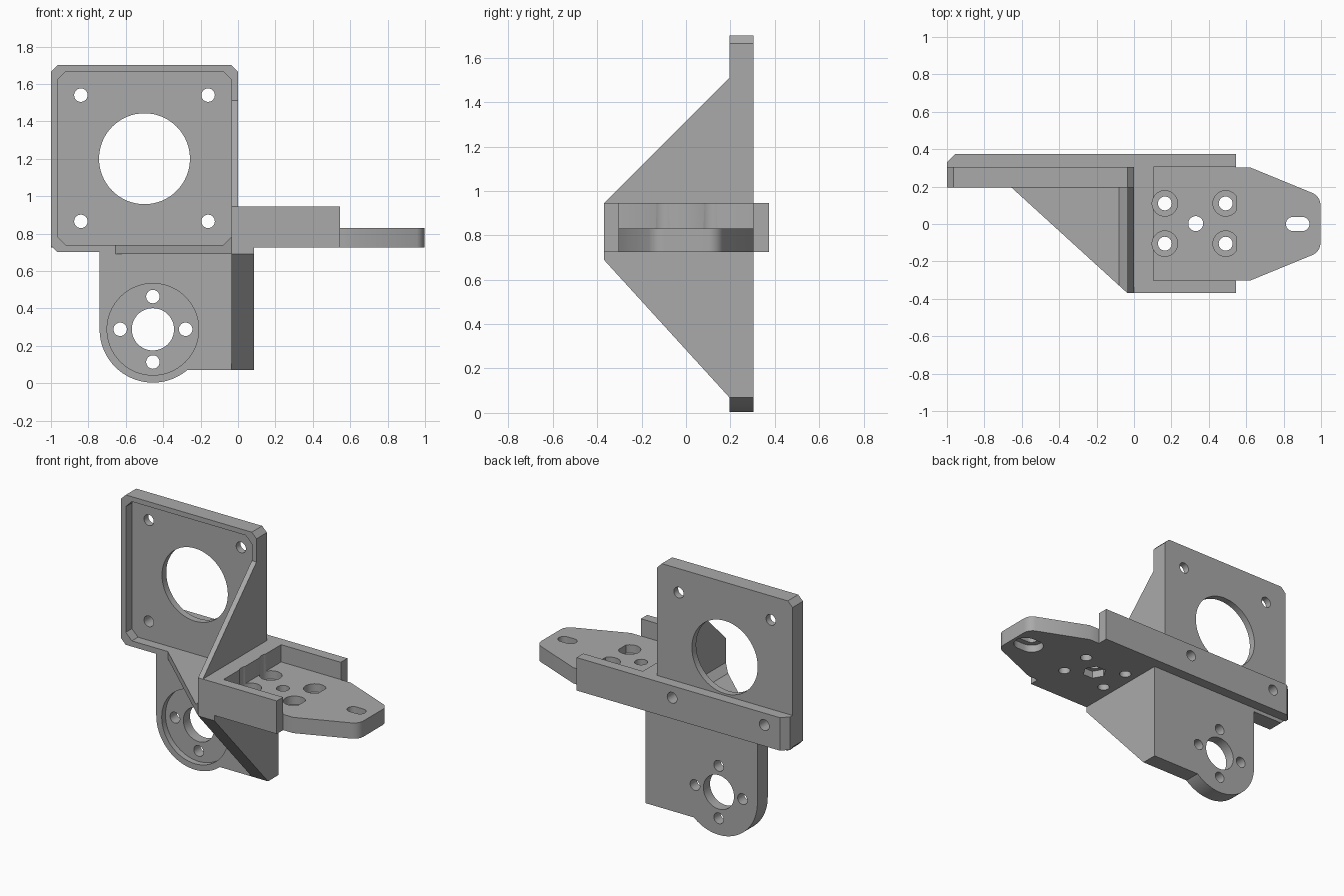
import bpy, bmesh, math

if "Cube" in bpy.data.objects:
    bpy.data.objects.remove(bpy.data.objects["Cube"])

grey = bpy.data.materials.new("neutral grey")
grey.use_nodes = True
GREY = (0.4, 0.4, 0.4, 1)
grey.diffuse_color = GREY
grey.node_tree.nodes["Principled BSDF"].inputs["Base Color"].default_value = GREY


def prism(name, pts, axis, lo, hi):
    """Extrude a 2D outline along an axis: X takes (y,z), Y takes (x,z), Z takes (x,y)."""
    place = {"X": lambda a, b, c: (c, a, b),
             "Y": lambda a, b, c: (a, c, b),
             "Z": lambda a, b, c: (a, b, c)}[axis]
    bm = bmesh.new()
    rings = [[bm.verts.new(place(a, b, c)) for a, b in pts] for c in (lo, hi)]
    for ring in rings:
        bm.faces.new(ring)
    n = len(pts)
    for i in range(n):
        j = (i + 1) % n
        bm.faces.new((rings[0][i], rings[0][j], rings[1][j], rings[1][i]))
    bmesh.ops.recalc_face_normals(bm, faces=bm.faces)
    mesh = bpy.data.meshes.new(name)
    bm.to_mesh(mesh)
    bm.free()
    mesh.materials.append(grey)
    ob = bpy.data.objects.new(name, mesh)
    bpy.context.collection.objects.link(ob)
    return ob


def arc(cx, cy, r, start, end, n):
    angles = [math.radians(start + (end - start) * i / n) for i in range(n + 1)]
    return [(cx + r * math.cos(t), cy + r * math.sin(t)) for t in angles]


def circle(cx, cy, r, n=48):
    return arc(cx, cy, r, 0, 360, n)[:-1]


def rect(x0, x1, y0, y1):
    return [(x0, y0), (x1, y0), (x1, y1), (x0, y1)]


def chamfered(x0, x1, y0, y1, c):
    return [(x0 + c, y0), (x1 - c, y0), (x1, y0 + c), (x1, y1 - c),
            (x1 - c, y1), (x0 + c, y1), (x0, y1 - c), (x0, y0 + c)]


def slot(cx, half, r):
    return arc(cx + half, 0, r, -90, 90, 16) + arc(cx - half, 0, r, 90, 270, 16)


def cut(ob, axis, *cutters):
    """Subtract (outline, lo, hi) prisms and bake the result."""
    helpers = []
    for pts, lo, hi in cutters:
        tool = prism("cutter", pts, axis, lo, hi)
        tool.hide_render = True
        mod = ob.modifiers.new("cut", "BOOLEAN")
        mod.operation, mod.solver, mod.object = "DIFFERENCE", "EXACT", tool
        helpers.append(tool)
    bpy.context.view_layer.update()
    graph = bpy.context.evaluated_depsgraph_get()
    baked = bpy.data.meshes.new_from_object(ob.evaluated_get(graph))
    ob.modifiers.clear()
    ob.data = baked
    for tool in helpers:
        bpy.data.objects.remove(tool)
    return ob


BACK, FACE = 0.305, 0.195          # rear and front of the upright plates
FRONT, REAR = -0.37, 0.375         # tray depth
LOW, FLOOR, TOP = 0.725, 0.83, 0.945
parts = []

# Upper motor plate with recessed front, bore and four bolt holes
recess = chamfered(-0.965, -0.035, 0.738, 1.667, 0.045)
bolts = [(circle(x, z, 0.036, 32), 0, 1) for x in (-0.84, -0.16) for z in (0.865, 1.54)]
parts.append(cut(prism("motor_plate", chamfered(-1, 0, 0.7, 1.7, 0.035), "Y", FACE, BACK), "Y",
                 (recess, -0.5, 0.26), (circle(-0.5, 1.2, 0.243, 64), 0, 1), *bolts))

# Rear rail shared by the plate and the tray
parts.append(cut(prism("rear_rail", [(-1, BACK), (0.545, BACK), (0.545, REAR),
                                     (-0.955, REAR), (-1, 0.33)], "Z", LOW, TOP), "Y", *bolts))

# Lower plate with rounded end, shallow round recess and bolt circle
cx, cz, r = -0.455, 0.288, 0.285
join = math.degrees(math.asin((0.07 - cz) / r))
outline = [(-0.74, LOW)] + arc(cx, cz, r, 180, 360 + join, 40) + [(0.085, 0.07), (0.085, LOW)]
ring = [(circle(cx + dx, cz + dz, 0.036, 32), 0, 1)
        for dx, dz in ((0.175, 0), (-0.175, 0), (0, 0.175), (0, -0.175))]
parts.append(cut(prism("lower_plate", outline, "Y", FACE, BACK), "Y",
                 (circle(cx, cz, 0.245, 64), 0, 0.235), (circle(cx, cz, 0.113), 0, 1), *ring))

# Vertical gussets above and below the tray
parts.append(prism("lower_gusset", [(FACE, 0.07), (FACE, LOW), (FRONT, LOW), (FRONT, 0.69)],
                   "X", -0.035, 0.085))
parts.append(prism("upper_gusset", [(FRONT, 0.69), (FACE, 0.69), (FACE, 1.51), (FRONT, TOP)],
                   "X", -0.035, 0))

# Horizontal triangular web, trimmed by the motor clearance
parts.append(cut(prism("corner_web", [(-0.655, FACE), (-0.035, FRONT), (-0.035, FACE)],
                       "Z", 0.69, TOP), "Y", (recess, -0.5, 0.26)))

# Tray: walled block with pocket, counterbored holes and nut trap
screws = [(x, y) for x in (0.165, 0.49) for y in (-0.105, 0.11)]
tray = prism("tray", rect(0, 0.545, FRONT, REAR), "Z", LOW, TOP)
parts.append(cut(tray, "Z", (rect(0.105, 0.7, -0.303, 0.307), FLOOR, 1),
                 *[(circle(x, y, 0.037, 32), 0, 1) for x, y in screws],
                 *[(circle(x, y, 0.068), 0.775, 1) for x, y in screws],
                 (circle(0.33, 0.002, 0.04, 32), 0, 1),
                 (circle(0.33, 0.002, 0.075, 6), 0, 0.775)))

# Tapered nose with an adjustment slot widened underneath
side = [(0.545, -0.303), (0.62, -0.303)] + arc(0.925, -0.1, 0.072, -64, 0, 10)
nose = prism("tapered_nose", side + [(x, -y) for x, y in reversed(side)], "Z", LOW, FLOOR)
parts.append(cut(nose, "Z", (slot(0.875, 0.025, 0.038), 0, 1),
                 (slot(0.875, 0.025, 0.075), 0, 0.775)))

# Smooth the bores, keep the machined edges crisp
bpy.ops.object.select_all(action="DESELECT")
for ob in parts:
    ob.select_set(True)
bpy.context.view_layer.objects.active = parts[0]
bpy.ops.object.shade_smooth_by_angle(angle=math.radians(30))
